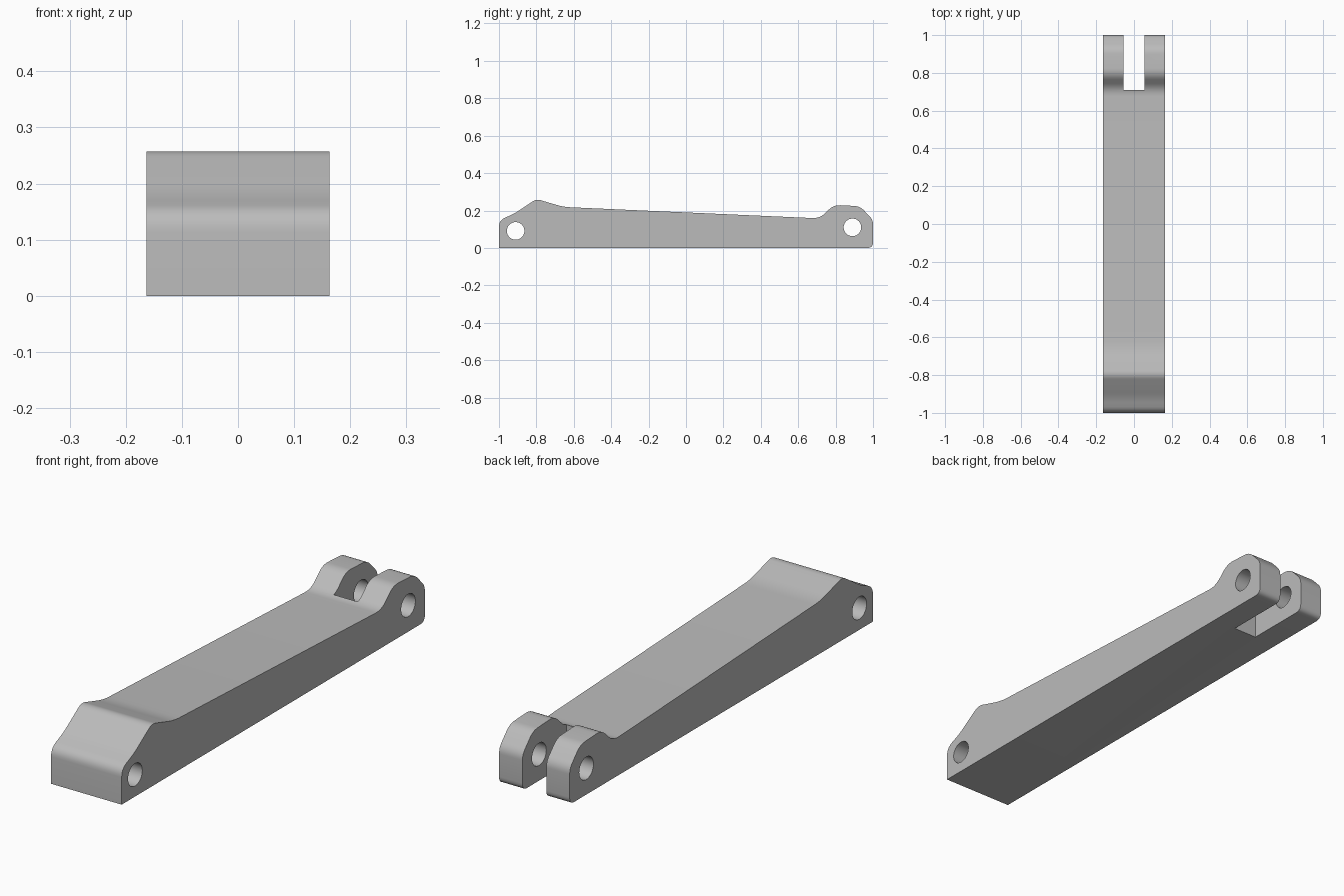
import bpy
import bmesh
from math import radians
from mathutils import Matrix, Vector

cube = bpy.data.objects.get("Cube")
if cube:
    bpy.data.objects.remove(cube, do_unlink=True)

HALF_WIDTH = 0.163

grey = bpy.data.materials.new("plain grey")
grey.use_nodes = True
colour = (0.5, 0.5, 0.5, 1)
grey.diffuse_color = colour
grey.node_tree.nodes["Principled BSDF"].inputs["Base Color"].default_value = colour

# Side outline corners: y, z and the setback of the rounding
CORNERS = [
    (-1, 0, 0), (1, 0, 0.03), (1, 0.15, 0.025), (0.93, 0.223, 0.03),
    (0.79, 0.23, 0.035), (0.715, 0.158, 0.04), (-0.655, 0.219, 0.04),
    (-0.8, 0.262, 0.025), (-0.92, 0.182, 0.03), (-1, 0.148, 0.035),
]


def rounded(corners, steps=6):
    """Replace each corner with a short curve."""
    points = []
    for i, (y, z, setback) in enumerate(corners):
        here = Vector((0, y, z))
        if not setback:
            points.append(here)
            continue
        before = Vector((0, *corners[i - 1][:2]))
        after = Vector((0, *corners[(i + 1) % len(corners)][:2]))
        start = here + (before - here).normalized() * setback
        end = here + (after - here).normalized() * setback
        for s in range(steps + 1):
            t = s / steps
            points.append(start * (1 - t) ** 2 + here * 2 * t * (1 - t) + end * t * t)
    return points


def add_object(name, bm):
    bmesh.ops.recalc_face_normals(bm, faces=bm.faces[:])
    mesh = bpy.data.meshes.new(name)
    bm.to_mesh(mesh)
    bm.free()
    mesh.materials.append(grey)
    obj = bpy.data.objects.new(name, mesh)
    bpy.context.collection.objects.link(obj)
    return obj


def pin_cutter(name, y, z, radius=0.047):
    bm = bmesh.new()
    turn = Matrix.Translation((0, y, z)) @ Matrix.Rotation(radians(90), 4, "Y")
    bmesh.ops.create_cone(bm, cap_ends=True, segments=48, radius1=radius,
                          radius2=radius, depth=1, matrix=turn)
    return add_object(name, bm)


def box_cutter(name, centre, size):
    bm = bmesh.new()
    place = Matrix.Translation(centre) @ Matrix.Diagonal((*size, 1))
    bmesh.ops.create_cube(bm, size=1, matrix=place)
    return add_object(name, bm)


# Lever arm: the side outline swept across the width
bm = bmesh.new()
offset = Vector((-HALF_WIDTH, 0, 0))
side = bm.faces.new([bm.verts.new(p + offset) for p in rounded(CORNERS)])
sweep = bmesh.ops.extrude_face_region(bm, geom=[side], use_keep_orig=True)
moved = [v for v in sweep["geom"] if isinstance(v, bmesh.types.BMVert)]
bmesh.ops.translate(bm, verts=moved, vec=(2 * HALF_WIDTH, 0, 0))
arm = add_object("lever_arm", bm)

# Pin holes at both ends and the open slot between the rear lugs
cutters = [
    pin_cutter("front_pin_cutter", -0.911, 0.091),
    pin_cutter("rear_pin_cutter", 0.89, 0.11),
    box_cutter("fork_slot_cutter", (0, 0.96, 0.1), (0.11, 0.5, 1)),
]

bpy.ops.object.select_all(action="DESELECT")
arm.select_set(True)
bpy.context.view_layer.objects.active = arm
for cutter in cutters:
    cutter.hide_render = True
    cut = arm.modifiers.new(cutter.name, "BOOLEAN")
    cut.operation = "DIFFERENCE"
    cut.solver = "EXACT"
    cut.object = cutter
    bpy.ops.object.modifier_apply(modifier=cut.name)
    bpy.data.objects.remove(cutter, do_unlink=True)

bpy.ops.object.shade_smooth_by_angle(angle=radians(30))
